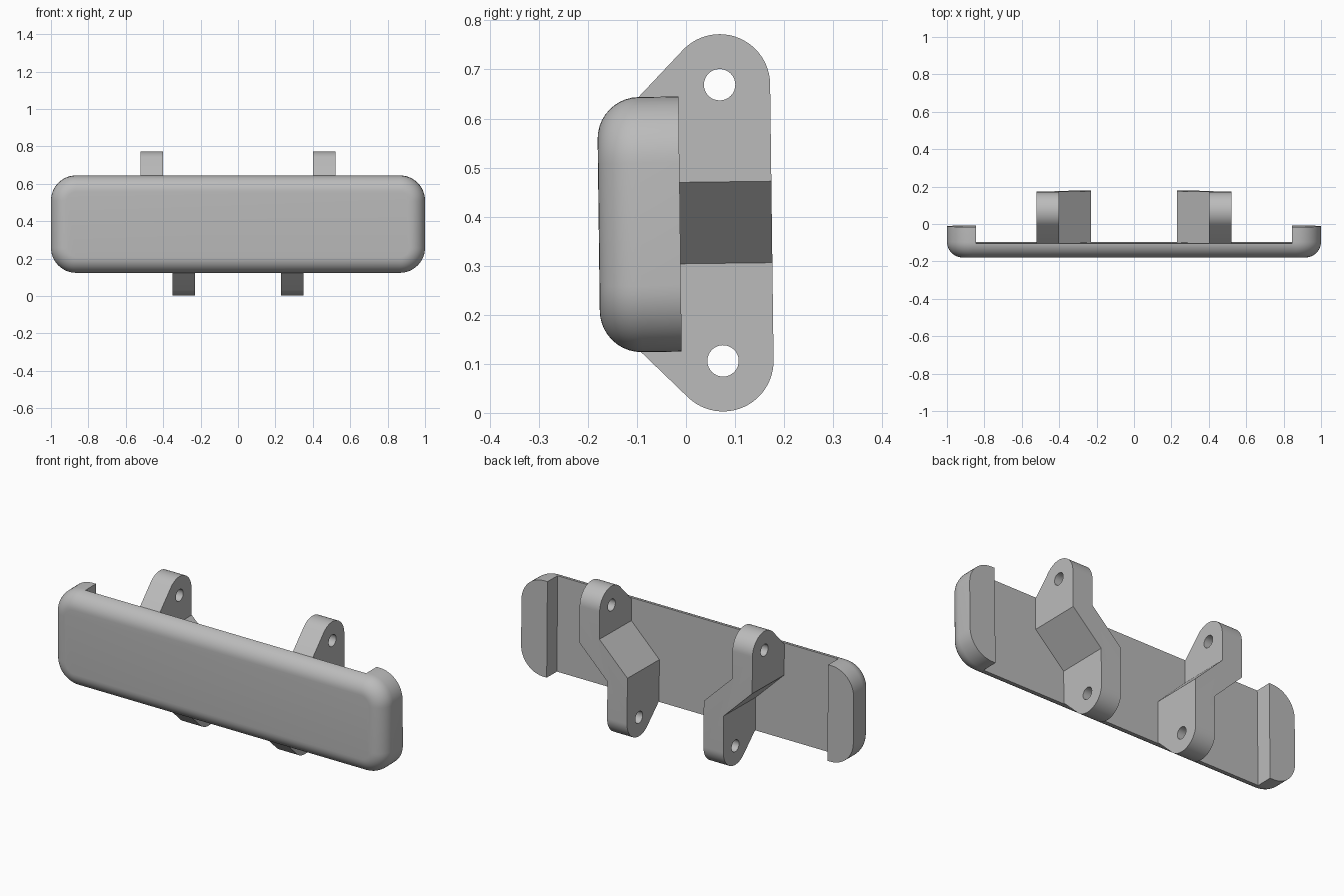
import bpy, bmesh
from math import sin, cos, radians, pi
from mathutils import Matrix, Vector

cube = bpy.data.objects.get("Cube")
if cube:
    bpy.data.objects.remove(cube)

grey = bpy.data.materials.new("plain_grey")
grey.use_nodes = True
colour = (0.5, 0.5, 0.5, 1)
grey.diffuse_color = colour
grey.node_tree.nodes["Principled BSDF"].inputs["Base Color"].default_value = colour

# slight backward lean of the whole part
MID = Vector((0, 0, 0.387))
LEAN = Matrix.Translation(MID) @ Matrix.Rotation(0.0125, 4, 'X') @ Matrix.Translation(-MID)


def loft(name, rings):
    """Closed solid through rings of equal point count."""
    bm = bmesh.new()
    loops = [[bm.verts.new(p) for p in ring] for ring in rings]
    n = len(loops[0])
    for a, b in zip(loops, loops[1:]):
        for i in range(n):
            j = (i + 1) % n
            bm.faces.new((a[i], a[j], b[j], b[i]))
    bm.faces.new(loops[0])
    bm.faces.new(loops[-1])
    bmesh.ops.recalc_face_normals(bm, faces=bm.faces)
    mesh = bpy.data.meshes.new(name)
    bm.to_mesh(mesh)
    bm.free()
    ob = bpy.data.objects.new(name, mesh)
    bpy.context.collection.objects.link(ob)
    return ob


def along_x(name, outline, x0, x1):
    return loft(name, [[(x, y, z) for y, z in outline] for x in (x0, x1)])


def along_y(name, outline, y0, y1):
    return loft(name, [[(x, y, z) for x, z in outline] for y in (y0, y1)])


def arc(cx, cy, r, start, end, steps):
    angles = [radians(start + (end - start) * i / steps) for i in range(steps + 1)]
    return [(cx + r * cos(a), cy + r * sin(a)) for a in angles]


def finish(ob, cutters):
    """Apply the boolean cutters, lean, colour and shade."""
    for operation, cutter in cutters:
        mod = ob.modifiers.new("cut", 'BOOLEAN')
        mod.operation, mod.object, mod.solver = operation, cutter, 'EXACT'
    graph = bpy.context.evaluated_depsgraph_get()
    mesh = bpy.data.meshes.new_from_object(ob.evaluated_get(graph))
    ob.modifiers.clear()
    ob.data = mesh
    for _, cutter in cutters:
        bpy.data.objects.remove(cutter)
    mesh.transform(LEAN)
    mesh.materials.clear()
    mesh.materials.append(grey)
    bpy.ops.object.select_all(action='DESELECT')
    ob.select_set(True)
    bpy.context.view_layer.objects.active = ob
    bpy.ops.object.shade_smooth_by_angle(angle=radians(30))


# front panel: rounded rectangle with a filleted front edge and thick ends
CORNER, FILLET, FRONT, BACK = 0.135, 0.085, -0.178, -0.012


def panel_ring(inset, y):
    ring = []
    for k, (sx, sz) in enumerate(((1, 1), (-1, 1), (-1, -1), (1, -1))):
        cx = sx * (1 - CORNER)
        cz = 0.385 + sz * (0.26 - CORNER)
        ring += arc(cx, cz, CORNER - inset, 90 * k, 90 * k + 90, 12)
    return [(x, y, z) for x, z in ring]


rings = []
for i in range(11):
    a = pi / 2 * i / 10
    rings.append(panel_ring(FILLET * (1 - sin(a)), FRONT + FILLET * (1 - cos(a))))
rings.append(panel_ring(0, BACK))
panel = loft("front_panel", rings)
recess = along_x("recess_cutter", [(-0.1, -1), (0.5, -1), (0.5, 2), (-0.1, 2)], -0.845, 0.845)
finish(panel, [('DIFFERENCE', recess)])

# mounting brackets: side outline trimmed to a stepped strip, with two pin holes
EYE_Y, TOP_Z, LOW_Z, EYE_R = 0.072, 0.668, 0.105, 0.103
side = (arc(EYE_Y, TOP_Z, EYE_R, 0, 134, 24)
        + [(-0.105, 0.633), (-0.105, 0.135)]
        + arc(EYE_Y, LOW_Z, EYE_R, 226, 360, 24))
step = [(0.52, 0.9), (0.52, 0.47), (0.35, 0.304), (0.35, -0.1),
        (0.23, -0.1), (0.23, 0.354), (0.40, 0.52), (0.40, 0.9)]

for label, s in (("left", 1), ("right", -1)):
    bracket = along_x(label + "_bracket", side, s * 0.1, s * 0.7)
    strip = along_y("strip_cutter", [(s * x, z) for x, z in step], -0.5, 0.5)
    cutters = [('INTERSECT', strip)]
    for z in (TOP_Z, LOW_Z):
        hole = arc(EYE_Y, z, 0.032, 0, 348.75, 31)
        cutters.append(('DIFFERENCE', along_x("hole_cutter", hole, s * 0.05, s * 0.8)))
    finish(bracket, cutters)
